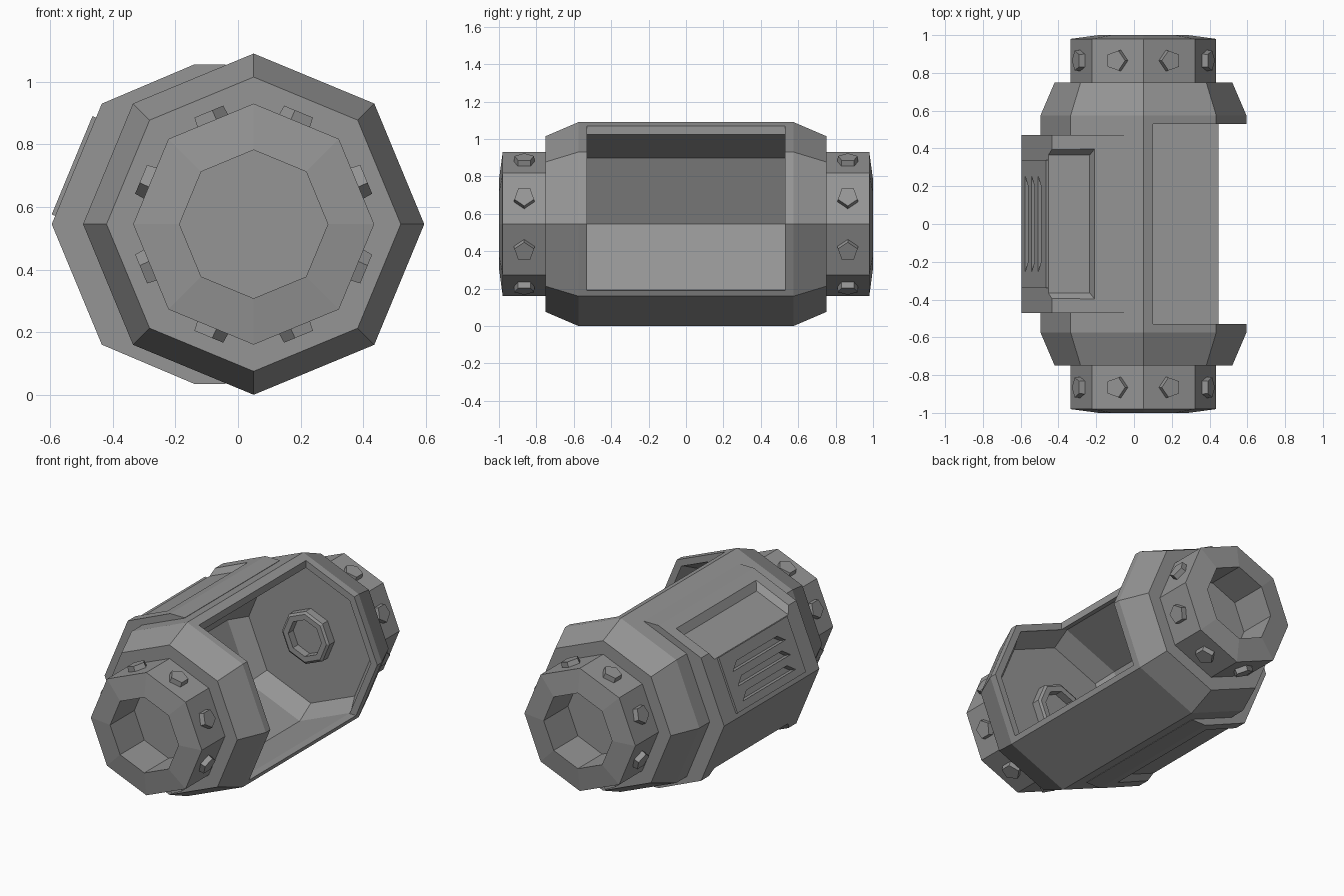
import bpy, bmesh
from math import cos, sin, pi, radians
from mathutils import Vector

if "Cube" in bpy.data.objects:
    bpy.data.objects.remove(bpy.data.objects["Cube"], do_unlink=True)

AXIS_X, AXIS_Z = 0.05, 0.545
SHELL_X = -0.05            # axis of the side housing
FLAT = 0.5035              # distance from axis to an outer flat

grey = bpy.data.materials.new("metal_grey")
grey.use_nodes = True
colour = (0.3, 0.3, 0.3, 1)
grey.diffuse_color = colour
grey.node_tree.nodes["Principled BSDF"].inputs["Base Color"].default_value = colour


def loft(name, loops):
    """Solid through loops of equal length, capped at both ends."""
    bm = bmesh.new()
    rings = [[bm.verts.new(p) for p in loop] for loop in loops]
    count = len(rings[0])
    for a, b in zip(rings, rings[1:]):
        for i in range(count):
            j = (i + 1) % count
            bm.faces.new((a[i], a[j], b[j], b[i]))
    bm.faces.new(rings[0])
    bm.faces.new(rings[-1])
    bmesh.ops.recalc_face_normals(bm, faces=bm.faces)
    mesh = bpy.data.meshes.new(name)
    bm.to_mesh(mesh)
    bm.free()
    mesh.materials.append(grey)
    ob = bpy.data.objects.new(name, mesh)
    bpy.context.collection.objects.link(ob)
    return ob


def lathe(name, profile):
    """Eight-sided turning around the long axis from (y, radius) pairs."""
    return loft(name, [[(AXIS_X + r * cos(k * pi / 4), y, AXIS_Z + r * sin(k * pi / 4))
                        for k in range(8)] for y, r in profile])


def extrude(name, outline, half):
    return loft(name, [[(x, y, z) for x, z in outline] for y in (-half, half)])


def on_flat(angle, cx, t, y, n):
    """Point on an octagon flat: t across it, y along it, n out from the axis."""
    a = radians(angle)
    return Vector((cx + n * cos(a) - t * sin(a), y, AXIS_Z + n * sin(a) + t * cos(a)))


def cut(targets, cutters):
    for ob in targets:
        for cutter in cutters:
            mod = ob.modifiers.new("cut", 'BOOLEAN')
            mod.operation = 'DIFFERENCE'
            mod.solver = 'EXACT'
            mod.object = cutter
            bpy.context.view_layer.objects.active = ob
            bpy.ops.object.modifier_apply(modifier=mod.name)
    for cutter in cutters:
        bpy.data.objects.remove(cutter, do_unlink=True)


# Main body with end collars and their sockets
end = [(0.76, 0.237), (1.0, 0.237), (0.98, 0.385), (0.75, 0.385), (0.75, 0.47), (0.575, 0.545)]
body = lathe("body", [(-y, r) for y, r in end] + end[::-1])

# Hollow chamber and the large side opening
chamber = lathe("chamber_cutter", [(-0.65, 0.43), (-0.54, 0.5), (0.54, 0.5), (0.65, 0.43)])
opening = extrude("opening_cutter", [(0.1, 1.3), (1, 1.3), (1, 0.19), (0.39, 0.19), (0.1, 0.7)], 0.53)
cut([body], [chamber, opening])

# Ring hubs on the chamber end walls
for s, side in ((-1, "front"), (1, "back")):
    lathe(side + "_hub", [(s * 0.67, 0.165), (s * 0.6, 0.165), (s * 0.59, 0.15),
                          (s * 0.59, 0.115), (s * 0.64, 0.115)])

# Five-sided bolts on each collar flat, points facing in pairs
for s, side in ((-1, "front"), (1, "back")):
    for k in range(8):
        point = -1 if k % 2 == 0 else 1
        loops = [[on_flat(22.5 + 45 * k, AXIS_X, point * r * cos(i * 2 * pi / 5),
                          s * 0.865 + r * sin(i * 2 * pi / 5), n) for i in range(5)]
                 for r, n in ((0.06, 0.345), (0.055, 0.387))]
        loft(f"{side}_bolt_{k + 1}", loops)

# Side housing wrapped around the closed half
upper = [(-0.04, 0.51), (-0.14, 0.51), (-0.435, 0.385), (-0.595, 0)]
inner = [(-0.47, 0), (-0.318, 0.368), (-0.04, 0.483)]
outline = upper + [(x, -z) for x, z in upper[-2::-1]]
outline += [(x, -z) for x, z in inner[:0:-1]] + inner
housing = extrude("side_housing", [(x, AXIS_Z + z) for x, z in outline], 0.472)

# Raised vent panel on the upper side flat
panel = loft("vent_panel", [[on_flat(157.5, SHELL_X, t, y, n) for t, y in
                             ((-0.16, -w), (0.18, -w), (0.18, w), (-0.16, w))]
                            for n, w in ((FLAT - 0.02, 0.34), (FLAT + 0.012, 0.34))])

# Sloped recesses in the top and bottom flats
recesses = []
for angle, s in ((112.5, 1), (247.5, -1)):
    loops = [[on_flat(angle, SHELL_X, s * t, y, FLAT + n) for t, y in
              ((t0, -w), (0.3, -w), (0.3, w), (t0, w))]
             for n, t0, w in ((-0.034, 0.005, 0.365), (0.034, -0.075, 0.425))]
    recesses.append(loft("recess_cutter", loops))
cut([housing], recesses)

# Three tapered vent slots
slots = []
for t in (-0.07, 0.02, 0.11):
    slots.append(loft("slot_cutter", [[on_flat(157.5, SHELL_X, t + dt, y, FLAT + n) for dt, y in
                                       ((-0.02, -0.2), (0.025, -0.26), (0.025, 0.26), (-0.02, 0.2))]
                                      for n in (-0.03, 0.05)]))
cut([housing, panel], slots)
